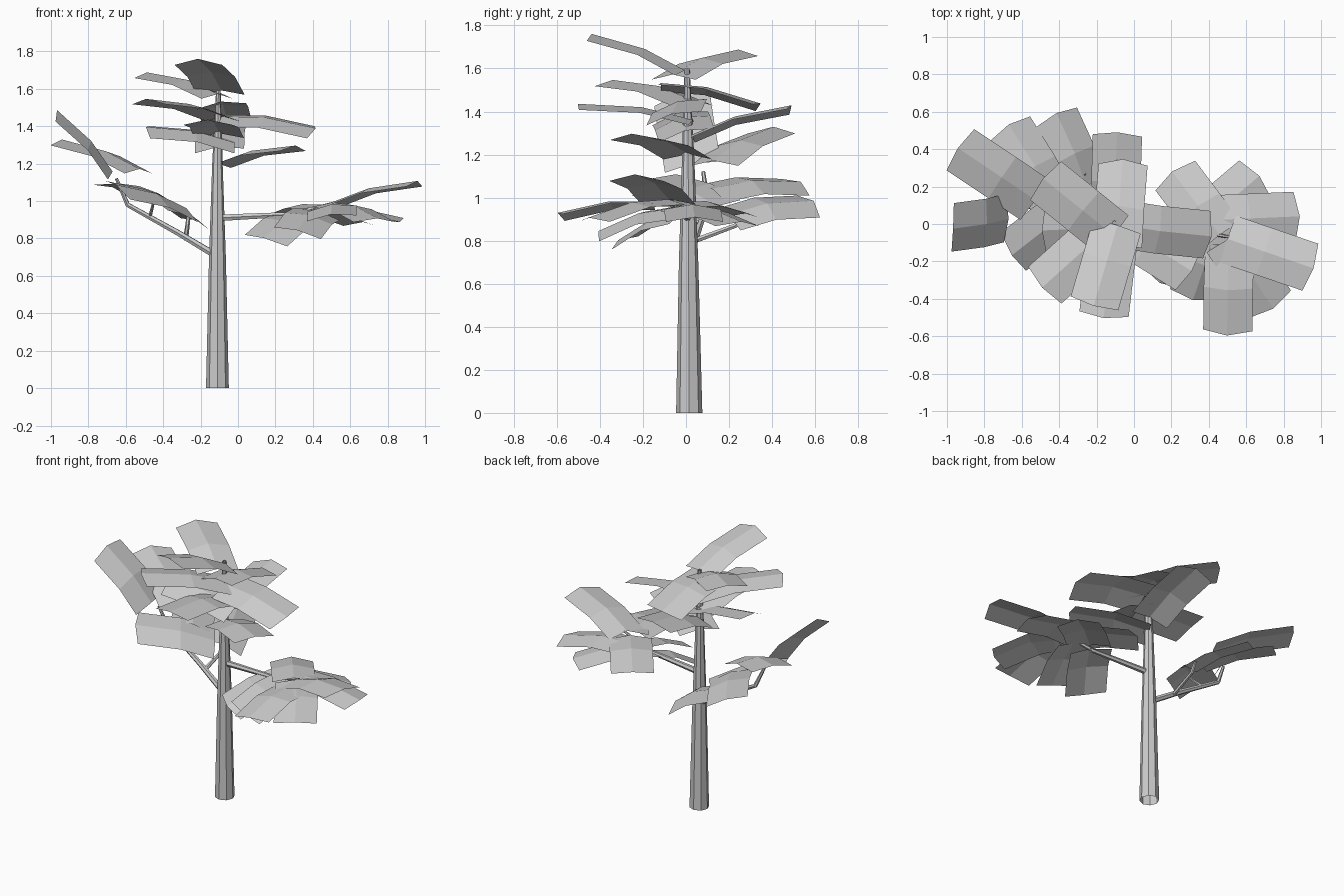
import bpy, bmesh
from math import sin, cos
from mathutils import Vector

if "Cube" in bpy.data.objects:
    bpy.data.objects.remove(bpy.data.objects["Cube"], do_unlink=True)

# One plain grey for the whole tree
grey = bpy.data.materials.new("light_grey")
grey.use_nodes = True
colour = (0.6, 0.6, 0.6, 1)
grey.diffuse_color = colour
grey.node_tree.nodes["Principled BSDF"].inputs["Base Color"].default_value = colour


def limb(name, points, resolution):
    """Tapered faceted tube, open at the ends, through (x, y, z, radius) points."""
    curve = bpy.data.curves.new(name, "CURVE")
    curve.dimensions = "3D"
    curve.bevel_depth = 1
    curve.bevel_resolution = resolution
    spline = curve.splines.new("POLY")
    spline.points.add(len(points) - 1)
    for p, (x, y, z, r) in zip(spline.points, points):
        p.co = (x, y, z, 1)
        p.radius = r
    spline.use_smooth = False
    ob = bpy.data.objects.new(name, curve)
    bpy.context.collection.objects.link(ob)
    curve.materials.append(grey)
    bpy.ops.object.select_all(action="DESELECT")
    ob.select_set(True)
    bpy.context.view_layer.objects.active = ob
    bpy.ops.object.convert(target="MESH")


def leaf(name, base, tip, roll=0, width=0.265, arch=0.025):
    """Thin arched panel; positive roll lowers its right-hand edge."""
    base, tip = Vector(base), Vector(tip)
    along = tip - base
    forward = along.normalized()
    flat_side = along.cross(Vector((0, 0, 1))).normalized()
    flat_up = flat_side.cross(forward)
    side = flat_side * cos(roll) - flat_up * sin(roll)
    up = flat_up * cos(roll) + flat_side * sin(roll)
    bm = bmesh.new()
    rows = []
    for t in (0, 0.45, 1):
        row = []
        for u in (-0.5, 0, 0.5):
            crown = 1 - abs(2 * u)
            lift = arch * (crown - 0.5) + (arch if t == 0.45 else 0)
            stretch = 0.025 * crown * t
            row.append(bm.verts.new(base + along * t + side * u * width
                                    + up * lift + forward * stretch))
        rows.append(row)
    for a, b in zip(rows, rows[1:]):
        for i in range(2):
            bm.faces.new((a[i], a[i + 1], b[i + 1], b[i]))
    mesh = bpy.data.meshes.new(name)
    bm.to_mesh(mesh)
    bm.free()
    mesh.materials.append(grey)
    bpy.context.collection.objects.link(bpy.data.objects.new(name, mesh))


# Trunk and branches
limb("trunk", [(-.11, .015, 0, .061), (-.11, .012, .7, .045),
               (-.11, .01, 1.2, .028), (-.105, .005, 1.6, .012)], 2)
limb("right_branch", [(-.12, .01, .71, .02), (-.32, .05, .83, .017),
                      (-.59, .1, .98, .014), (-.65, .08, 1.12, .009)], 1)
limb("right_back_twig", [(-.28, .04, .8, .014), (-.27, .23, .87, .012),
                         (-.265, .27, .93, .009)], 1)
limb("right_front_twig", [(-.47, .08, .92, .01), (-.45, .0, 1.0, .007)], 1)
limb("left_branch", [(-.11, .01, .91, .02), (.3, -.03, .93, .014),
                     (.51, -.07, .99, .008)], 1)

# Crown leaves around the trunk: base, tip, roll
crown = [
    ((-.09, -.01, 1.58), (-.21, -.42, 1.74), 0),
    ((-.1, .03, 1.35), (-.16, -.48, 1.42), 0),
    ((-.08, .03, 1.44), (-.475, -.325, 1.53), 0),
    ((-.11, -.06, 1.56), (-.47, .23, 1.67), 0),
    ((-.09, -.12, 1.52), (-.06, .32, 1.43), -.12),
    ((-.09, 0, 1.44), (.39, -.06, 1.38), .25),
    ((-.1, .03, 1.28), (-.09, .47, 1.41), -.1),
    ((-.11, .01, 1.19), (.29, -.24, 1.28), 0),
    ((-.02, .0, 1.3), (-.47, -.03, 1.38), -.25),
]
# Leaves on the right branch
right = [
    ((-.53, .13, 1.16), (-.925, .395, 1.31), 0),
    ((-.68, .03, 1.15), (-.96, -.02, 1.46), -.3),
    ((-.43, .12, 1.03), (-.66, .51, 1.06), .3),
    ((-.26, .2, .91), (-.41, .57, .97), .4),
    ((-.28, .15, .95), (-.64, -.15, 1.07), -.4),
]
# Leaves on the left branch
left = [
    ((.5, -.08, .98), (.94, -.23, 1.09), 0),
    ((.4, .02, .96), (.86, .04, .9), 0),
    ((.33, -.03, .95), (.65, .24, .88), 0),
    ((.46, -.06, .97), (.22, .26, .92), 0),
    ((.51, -.15, .97), (.5, -.57, .92), .12),
    ((.42, -.05, .94), (.32, -.38, .84), -.25),
    ((.33, -.02, .92), (.15, -.29, .8), -.25),
    ((.5, -.08, .98), (.73, -.43, .9), 0),
]
for group, leaves in (("crown", crown), ("right", right), ("left", left)):
    for i, (base, tip, roll) in enumerate(leaves):
        leaf(f"{group}_leaf_{i + 1}", base, tip, roll)
